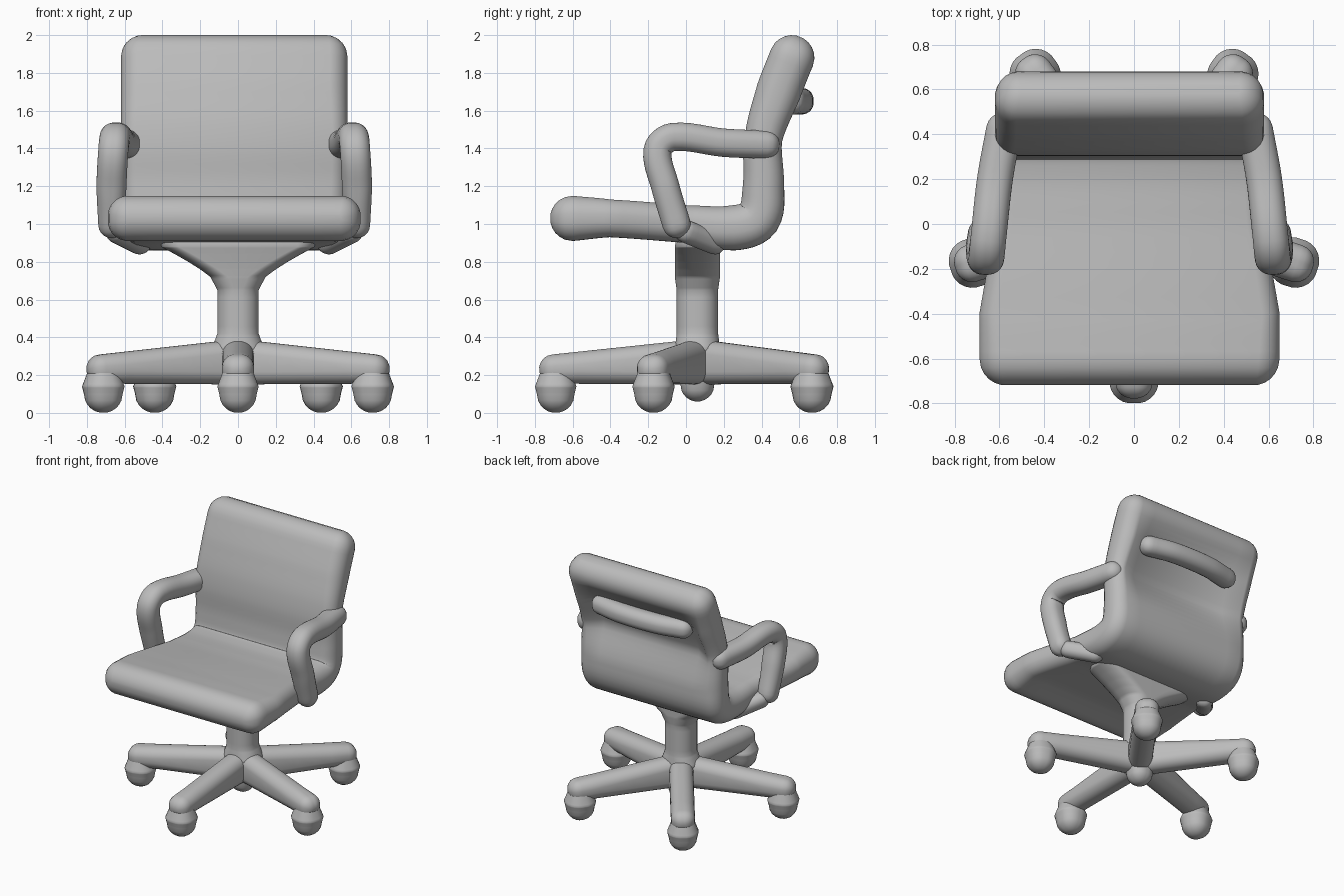
import bpy
import math
from mathutils import Vector
from mathutils.geometry import interpolate_bezier

if "Cube" in bpy.data.objects:
    bpy.data.objects.remove(bpy.data.objects["Cube"], do_unlink=True)

grey = bpy.data.materials.new("plain grey")
grey.use_nodes = True
grey.diffuse_color = (0.5, 0.5, 0.5, 1)
shader = next(node for node in grey.node_tree.nodes if node.type == "BSDF_PRINCIPLED")
shader.inputs["Base Color"].default_value = grey.diffuse_color


def section(width, thickness, hollow):
    """Rounded rectangle; its rear face can be sunk by the hollow depth."""
    radius = 0.9 * min(width, thickness)
    flat, rise = width - radius, thickness - radius
    ring = []
    for step in range(24):
        angle = math.tau * (step + 0.5) / 24
        c, s = math.cos(angle), math.sin(angle)
        ring.append((math.copysign(flat, c) + radius * c, math.copysign(rise, s) + radius * s))
        if step == 5:
            ring += [(0.8 * flat, thickness - hollow), (-0.8 * flat, thickness - hollow)]
    return ring


def smooth_path(stations):
    """Resample stations along a smooth curve, blending their sizes."""
    points = [Vector(station[:3]) for station in stations]
    sizes = [Vector(station[3:]) for station in stations]
    last = len(points) - 1
    slopes = [(points[min(i + 1, last)] - points[max(i - 1, 0)]).normalized()
              for i in range(last + 1)]
    path = [(points[0], sizes[0])]
    for i in range(last):
        reach = (points[i + 1] - points[i]).length / 3
        curve = interpolate_bezier(points[i], points[i] + slopes[i] * reach,
                                   points[i + 1] - slopes[i + 1] * reach, points[i + 1], 7)
        path += [(point, sizes[i].lerp(sizes[i + 1], k / 6))
                 for k, point in enumerate(curve) if k]
    return path


def rounded_end(end, direction):
    """Shrinking stations that close a sweep with a round nose."""
    point, (width, thickness, hollow) = end
    nose = []
    for degrees in range(20, 90, 15):
        angle = math.radians(degrees)
        shrink = thickness * (1 - math.cos(angle))
        size = Vector((max(width - shrink, 0.01), thickness - shrink, hollow))
        nose.append((point + direction * thickness * math.sin(angle), size))
    return nose


def sweep(name, stations, side):
    """Loft through stations of (x, y, z, half width, half thickness, hollow)."""
    path = smooth_path(stations)
    start = (path[0][0] - path[1][0]).normalized()
    finish = (path[-1][0] - path[-2][0]).normalized()
    path = rounded_end(path[0], start)[::-1] + path + rounded_end(path[-1], finish)
    verts, faces = [], []
    for i, (point, size) in enumerate(path):
        tangent = (path[min(i + 1, len(path) - 1)][0] - path[max(i - 1, 0)][0]).normalized()
        up = tangent.cross(Vector(side)).normalized()
        across = up.cross(tangent)
        ring = section(*size)
        verts += [point + across * u + up * v for u, v in ring]
    n = len(ring)
    for a in range(0, len(verts) - n, n):
        for j in range(n):
            k = (j + 1) % n
            faces.append((a + j, a + k, a + n + k, a + n + j))
    faces += [tuple(reversed(range(n))), tuple(range(len(verts) - n, len(verts)))]
    mesh = bpy.data.meshes.new(name)
    mesh.from_pydata(verts, [], faces)
    mesh.materials.append(grey)
    mesh.shade_smooth()
    bpy.context.collection.objects.link(bpy.data.objects.new(name, mesh))


X_AXIS, Y_AXIS = (1, 0, 0), (0, 1, 0)
SHIFT = -0.02   # the upholstery sits slightly off centre
HUB_Y = 0.06    # centre of the base

# Seat and backrest: one bent padded shell, wider at the seat, hollow behind the head
shell = [(-0.6, 1.03, 0.12), (-0.4, 1.03, 0.1), (0, 1, 0.1), (0.25, 0.98, 0.12),
         (0.38, 1.03, 0.12), (0.41, 1.2, 0.11), (0.41, 1.45, 0.1), (0.49, 1.7, 0.12),
         (0.56, 1.88, 0.12)]
sweep("seat_and_back",
      [(SHIFT, y, z, 0.67 if y < 0 else 0.6, thickness, 0.06 if 1.4 < z < 1.8 else 0)
       for y, z, thickness in shell], X_AXIS)

# Grab bar on the rear of the backrest
sweep("back_grab_bar", [(x + SHIFT, 0.63 - abs(x) / 5, 1.65, 0.07, 0.07, 0)
                        for x in (-0.35, -0.15, 0.15, 0.35)], Y_AXIS)

# Armrests: bent loops from the backrest to the seat, each with a foot under the seat
arm = [(0.56, 0.42, 1.42), (0.6, 0.2, 1.43), (0.63, -0.07, 1.46), (0.64, -0.15, 1.39),
       (0.65, -0.11, 1.2), (0.65, -0.05, 1)]
foot = [(0.62, 0, 0.96), (0.5, 0.15, 0.9)]
for label, sign in (("left", 1), ("right", -1)):
    sweep(label + "_armrest", [(sign * x + SHIFT, y, z, 0.08 if z > 1 else 0.07, 0.075, 0)
                               for x, y, z in arm], X_AXIS)
    sweep(label + "_armrest_foot", [(sign * x + SHIFT, y, z, 0.06, 0.06, 0)
                                    for x, y, z in foot], X_AXIS)

# Centre post, flaring sideways into the seat bracket
post = [(0.15, 0.09), (0.34, 0.14), (0.42, 0.11), (0.65, 0.11)]
flare = [(0.68 + f / 5, 0.11 + 0.3 * f ** 1.3) for f in (0.2, 0.4, 0.6, 0.8, 1)]
sweep("post_and_bracket", [(0, HUB_Y, z, width, min(width, 0.12), 0)
                           for z, width in post + flare], X_AXIS)

# Five-legged base with a blunt caster under each tip
for i in range(5):
    angle = math.tau * i / 5 - math.pi / 2
    c, s = math.cos(angle), math.sin(angle)
    sweep(f"base_leg_{i + 1}",
          [(r * c, HUB_Y + r * s, 0.27 - r / 20, 0.085, 0.12 - r / 18, 0) for r in (0, 0.76)],
          (-s, c, 0))
    x, y = 0.75 * c, HUB_Y + 0.75 * s
    sweep(f"caster_{i + 1}",
          [(x, y, z, r, r, 0) for z, r in ((0.1, 0.1), (0.14, 0.11), (0.22, 0.08))],
          (-s, c, 0))
